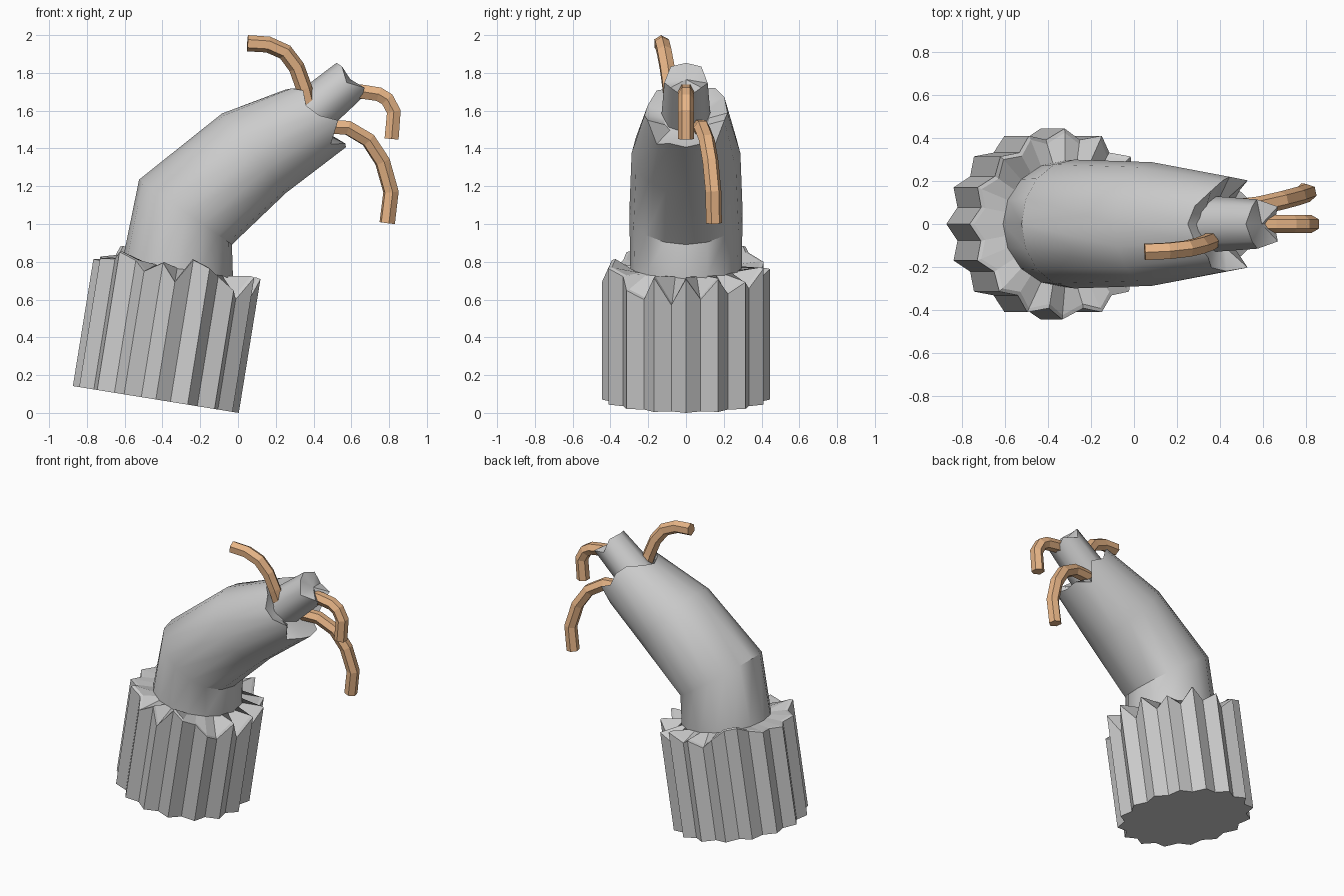
import bpy, bmesh, math
from mathutils import Vector

if "Cube" in bpy.data.objects:
    bpy.data.objects.remove(bpy.data.objects["Cube"])


def ring(bm, cx, cz, tilt, radii, heights):
    """Ring of vertices around an axis leaning towards +x by tilt degrees."""
    t = math.radians(tilt)
    u = Vector((math.cos(t), 0, -math.sin(t)))
    axis = Vector((math.sin(t), 0, math.cos(t)))
    n = len(radii)
    verts = []
    for k in range(n):
        a = 2 * math.pi * k / n
        p = Vector((cx, 0, cz)) + axis * heights[k]
        p += radii[k] * (u * math.cos(a) + Vector((0, math.sin(a), 0)))
        verts.append(bm.verts.new(p))
    return verts


def loft(name, rings, smooth=None):
    """Skin a list of rings and close both ends."""
    bm = bmesh.new()
    loops = [ring(bm, *r) for r in rings]
    n = len(loops[0])
    for lo, hi in zip(loops, loops[1:]):
        for k in range(n):
            j = (k + 1) % n
            bm.faces.new((lo[k], lo[j], hi[j], hi[k]))
    bm.faces.new(loops[0][::-1])
    last = loops[-1]
    mid = bm.verts.new(sum((v.co for v in last), Vector()) / n)
    for k in range(n):
        bm.faces.new((last[k], last[(k + 1) % n], mid))
    bmesh.ops.recalc_face_normals(bm, faces=bm.faces)
    mesh = bpy.data.meshes.new(name)
    bm.to_mesh(mesh)
    bm.free()
    ob = bpy.data.objects.new(name, mesh)
    bpy.context.collection.objects.link(ob)
    if smooth:
        bpy.ops.object.select_all(action='DESELECT')
        ob.select_set(True)
        bpy.context.view_layer.objects.active = ob
        bpy.ops.object.shade_smooth_by_angle(angle=math.radians(smooth))
    return ob


# fluted outer sleeve with a torn upper rim
flutes = [0.445 if k % 2 == 0 else 0.40 for k in range(32)]
torn = [.717, .60, .71, .62, .68, .63, .73, .66, .70, .64, .71, .75, .77, .72, .70, .69,
        .68, .68, .69, .70, .74, .71, .66, .72, .63, .76, .73, .695, .635, .59, .72, .57]
loft("outer_sleeve", [
    (-.435, .071, 9.2, flutes, [0] * 32),
    (-.435, .071, 9.2, flutes, torn),
    (-.435, .071, 9.2, [r - .02 for r in flutes], [h + .005 for h in torn]),
    (-.435, .071, 9.2, [.29] * 32, [.705] * 32),
])

# bent inner tube with a torn end
N = 16
flat = [0] * N
jag = [0, .01, -.05, .06, .02, .05, .04, -.02, -.05,
       -.02, .02, -.02, .0, .06, -.05, .01]
loft("inner_tube", [
    (-.325, .74, 9.2, [.295] * N, flat),
    (-.318, .77, 9.2, [.295] * N, flat),
    (-.278, 1.063, 35, [.30] * N, flat),
    (.085, 1.375, 51, [.27 + .018 * abs(math.sin(2 * math.pi * k / N)) for k in range(N)], flat),
    (.43, 1.575, 50, [.22] * N, jag),
    (.42, 1.58, 50, [.12] * N, [-.03] * N),
], smooth=35)

# central core
loft("core", [
    (.37, 1.575, 50, [.13] * 8, [0] * 8),
    (.595, 1.765, 50, [.115] * 8, [-.02, .03, -.03, .01, .0, .01, -.025, .03]),
], smooth=50)

# copper strands
copper = bpy.data.materials.new("copper")
copper.diffuse_color = (.80, .46, .24, 1)
copper.use_nodes = True
copper.node_tree.nodes["Principled BSDF"].inputs["Base Color"].default_value = copper.diffuse_color


def strand(name, pts):
    cu = bpy.data.curves.new(name, 'CURVE')
    cu.dimensions = '3D'
    cu.bevel_depth = .043
    cu.bevel_resolution = 1
    cu.use_fill_caps = True
    sp = cu.splines.new('POLY')
    sp.points.add(len(pts) - 1)
    for q, p in zip(sp.points, pts):
        q.co = (*p, 1)
    sp.use_smooth = False
    cu.materials.append(copper)
    ob = bpy.data.objects.new(name, cu)
    bpy.context.collection.objects.link(ob)
    bpy.ops.object.select_all(action='DESELECT')
    ob.select_set(True)
    bpy.context.view_layer.objects.active = ob
    bpy.ops.object.convert(target='MESH')


strand("strand_upper", [(.37, -.07, 1.64), (.35, -.085, 1.72), (.31, -.10, 1.83),
                        (.25, -.115, 1.91), (.16, -.125, 1.95), (.05, -.13, 1.957)])
strand("strand_middle", [(.56, 0, 1.705), (.66, 0, 1.70), (.745, 0, 1.687),
                         (.79, 0, 1.66), (.825, 0, 1.595), (.813, 0, 1.45)])
strand("strand_lower", [(.45, .07, 1.515), (.58, .085, 1.51), (.69, .11, 1.445),
                        (.765, .13, 1.33), (.81, .145, 1.17), (.79, .148, 1.005)])
